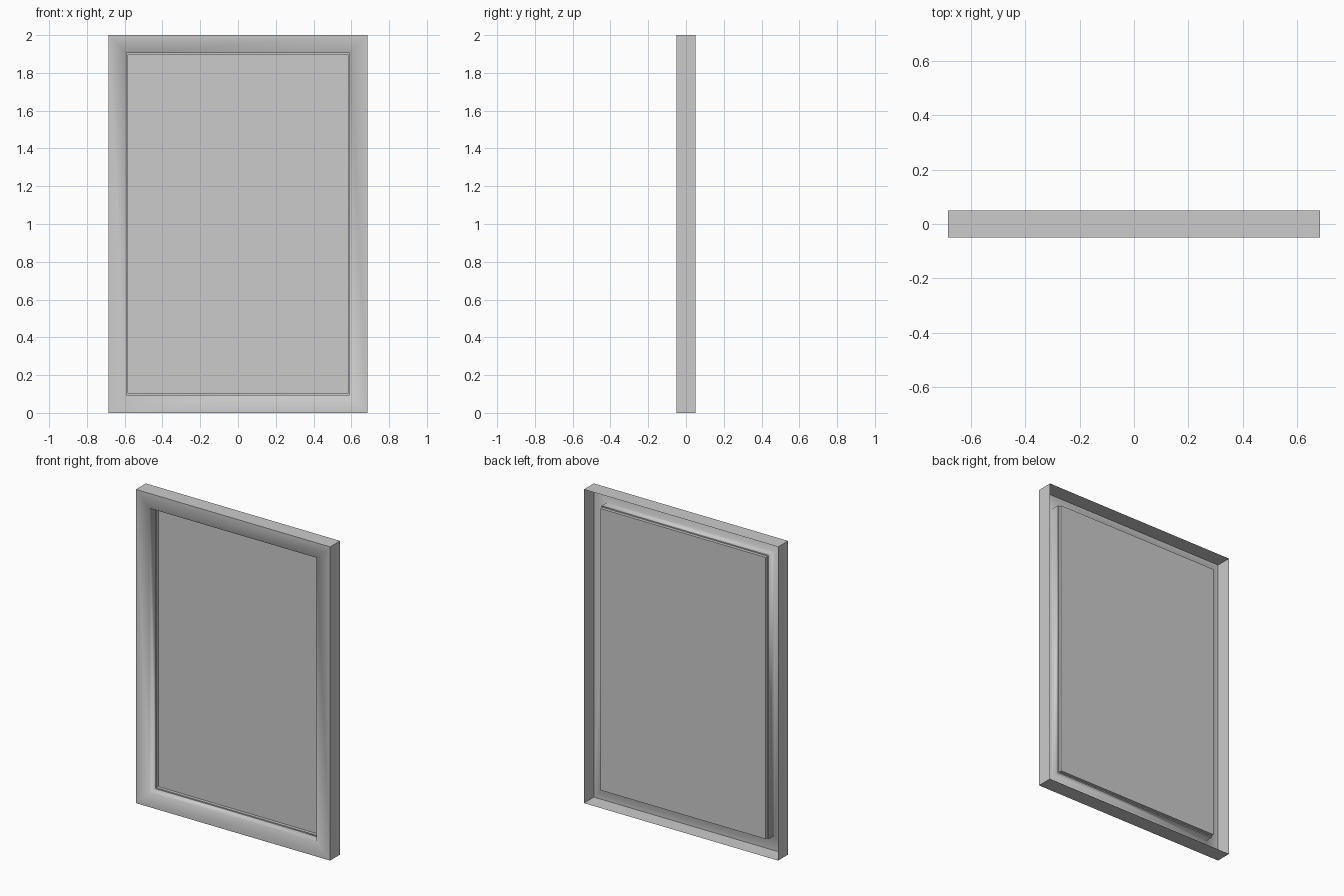
import bpy, bmesh

if "Cube" in bpy.data.objects:
    bpy.data.objects.remove(bpy.data.objects["Cube"])

HALF_W, HEIGHT = 0.685, 2.0
# Frame profile from open back edge to glass seat: (inset from outside, y)
PROFILE = [(0, 0.05), (0, -0.05), (0.095, -0.05), (0.095, 0.01),
           (0.102, 0.01), (0.102, 0.03)]


def ring(bm, inset, y):
    """Four rectangle corners, counter-clockwise seen from the front."""
    x, lo, hi = HALF_W - inset, inset, HEIGHT - inset
    return [bm.verts.new(p) for p in ((-x, y, lo), (x, y, lo), (x, y, hi), (-x, y, hi))]


def finish(bm, name):
    mesh = bpy.data.meshes.new(name)
    bm.to_mesh(mesh)
    bm.free()
    obj = bpy.data.objects.new(name, mesh)
    bpy.context.collection.objects.link(obj)
    return obj


# Hollow frame, open at the back, with soft shading into the opening
bm = bmesh.new()
rings = [ring(bm, *p) for p in PROFILE]
for n, (a, b) in enumerate(zip(rings, rings[1:])):
    for i in range(4):
        j = (i + 1) % 4
        face = bm.faces.new((a[i], a[j], b[j], b[i]))
        face.smooth = n in (1, 2)
soft_ring = set(rings[2])
inner_wall = set(rings[2] + rings[3])
for edge in bm.edges:
    ends = set(edge.verts)
    front_mitre = bool(ends & set(rings[1])) and bool(ends & soft_ring)
    edge.smooth = front_mitre or ends <= soft_ring or (
        ends <= inner_wall and not ends <= set(rings[3]))
finish(bm, "frame")

# Flat panel seated at the back of the lip
bm = bmesh.new()
bm.faces.new(ring(bm, *PROFILE[-1]))
finish(bm, "panel")
